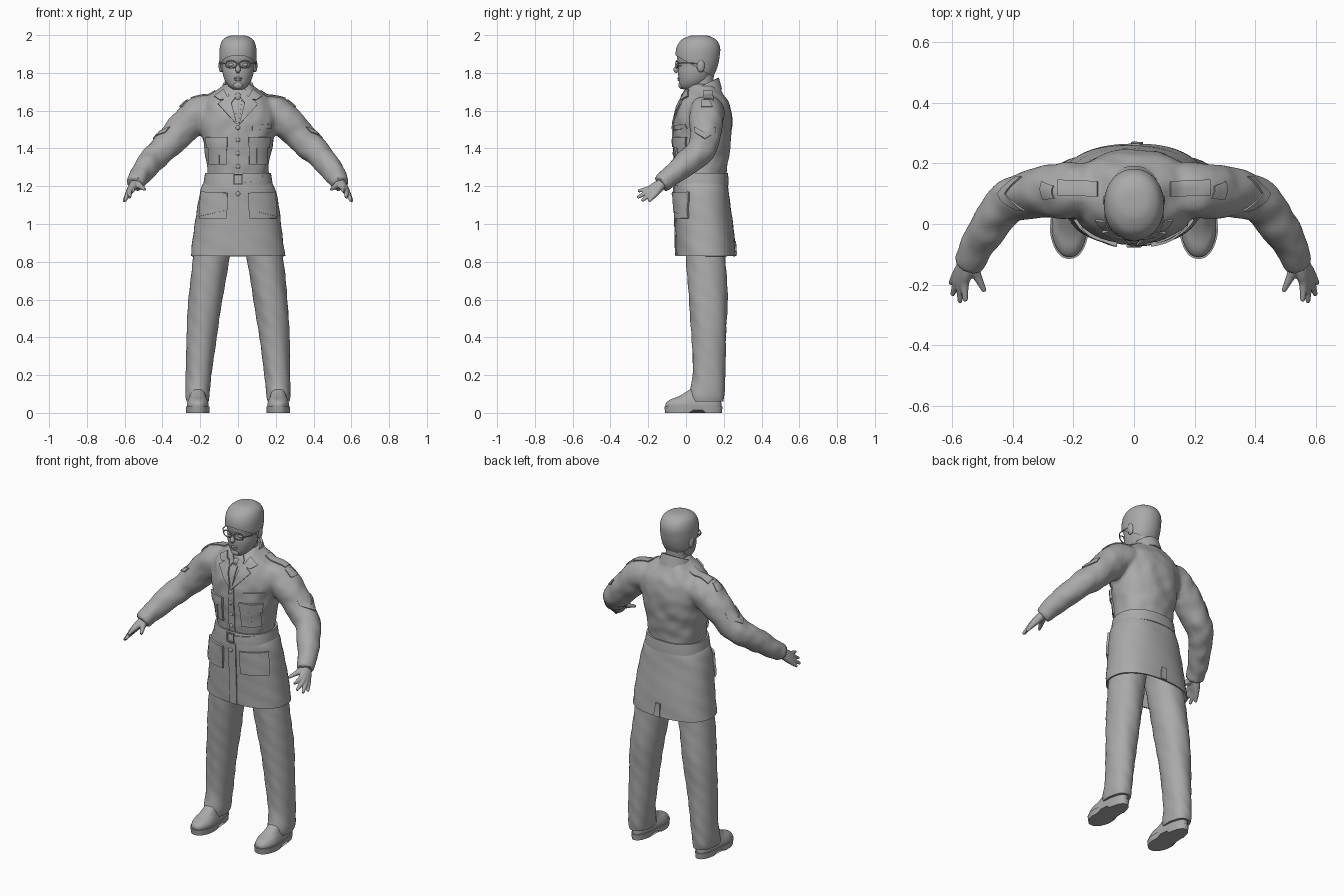
import bpy, bmesh, math
from mathutils import Vector, noise
from mathutils.bvhtree import BVHTree

if "Cube" in bpy.data.objects:
    bpy.data.objects.remove(bpy.data.objects["Cube"])

grey = bpy.data.materials.new("plain grey")
grey.diffuse_color = (0.4, 0.4, 0.4, 1)
grey.use_nodes = True
grey.node_tree.nodes["Principled BSDF"].inputs["Base Color"].default_value = grey.diffuse_color


def spline(keys, n=5):
    """Smooth interpolation through tuples of numbers."""
    K, out = [keys[0], *keys, keys[-1]], []
    for i in range(len(keys) - 1):
        for j in range(n):
            t = j / n
            out.append([.5 * (2*q + (r-p)*t + (2*p-5*q+4*r-s)*t*t + (3*q-p-3*r+s)*t**3)
                        for p, q, r, s in zip(*K[i:i + 4])])
    return out + [list(keys[-1])]


def body(keys, e=2.3, n=5, seg=48, fold=0):
    """Horizontal rings from keys (z, centre x, half width, front y, back y)."""
    rings = []
    for z, xc, w, yf, yb in spline(keys, n):
        ring = []
        for k in range(seg):
            a = math.tau * k / seg
            c, s = math.cos(a), math.sin(a)
            f = 1 + fold * math.sin(5 * a + 40 * z) * math.sin(23 * z)
            ring.append(Vector((xc + f * w * math.copysign(abs(c) ** (2/e), c),
                                (yf + yb)/2 + f * (yb - yf)/2 * math.copysign(abs(s) ** (2/e), s), z)))
        rings.append(ring)
    return rings


def tube(keys, n=5, seg=20, closed=False):
    """Round rings along keys (x, y, z, radius)."""
    pts = spline(keys, n)
    rings = []
    for i, p in enumerate(pts):
        a, b = pts[max(i - 1, 0)], pts[min(i + 1, len(pts) - 1)]
        if closed and i in (0, len(pts) - 1):
            a, b = pts[-2], pts[1]
        t = (Vector(b[:3]) - Vector(a[:3])).normalized()
        ref = Vector((0, 1, 0)) if closed else Vector((0.5, 0.75, 0.45))
        u = t.cross(ref).normalized()
        v = t.cross(u)
        rings.append([Vector(p[:3]) + p[3] * (u * math.cos(math.tau*k/seg) + v * math.sin(math.tau*k/seg))
                      for k in range(seg)])
    return rings


def mirror(rings):
    return [[Vector((-v.x, v.y, v.z)) for v in r] for r in rings]


def apply(ob):
    """Bake modifiers, then smooth shading with sharp edges kept."""
    if ob.modifiers:
        bpy.context.view_layer.update()
        dg = bpy.context.evaluated_depsgraph_get()
        me = bpy.data.meshes.new_from_object(ob.evaluated_get(dg))
        ob.modifiers.clear()
        ob.data = me
    ob.data.shade_smooth()
    ob.data.set_sharp_from_angle(angle=math.radians(40))
    return ob


def make(name, *lofts, cap=True, loop=True, thick=0, voxel=0, wrinkle=0, cut=None):
    bm = bmesh.new()
    for rings in lofts:
        rows = [[bm.verts.new(v) for v in r] for r in rings]
        m = len(rows[0])
        for a, b in zip(rows, rows[1:]):
            for k in range(m if loop else m - 1):
                bm.faces.new((a[k], a[(k+1) % m], b[(k+1) % m], b[k]))
        if cap and loop:
            bm.faces.new(rows[0])
            bm.faces.new(rows[-1])
    if cut:
        bmesh.ops.bisect_plane(bm, geom=bm.verts[:] + bm.edges[:] + bm.faces[:],
                               plane_co=cut[0], plane_no=cut[1], clear_inner=True)
    bmesh.ops.recalc_face_normals(bm, faces=bm.faces)
    me = bpy.data.meshes.new(name)
    bm.to_mesh(me)
    bm.free()
    me.materials.append(grey)
    ob = bpy.data.objects.new(name, me)
    bpy.context.collection.objects.link(ob)
    if voxel:
        md = ob.modifiers.new("merge", 'REMESH')
        md.mode, md.voxel_size = 'VOXEL', voxel
        md = ob.modifiers.new("relax", 'SMOOTH')
        md.factor, md.iterations = 0.5, 5
    if thick:
        md = ob.modifiers.new("cloth", 'SOLIDIFY')
        md.thickness, md.offset = thick, (-1 if loop else 0)
    apply(ob)
    if not ob.data.materials:
        ob.data.materials.append(grey)
    if wrinkle:
        for v in ob.data.vertices:
            v.co += v.normal * noise.noise(v.co * 15) * wrinkle
    return ob


def ball(name, c, r):
    bm = bmesh.new()
    bmesh.ops.create_uvsphere(bm, u_segments=20, v_segments=12, radius=1)
    for v in bm.verts:
        v.co = Vector(c) + Vector([a * b for a, b in zip(v.co, r)])
    me = bpy.data.meshes.new(name)
    bm.to_mesh(me)
    bm.free()
    me.materials.append(grey)
    ob = bpy.data.objects.new(name, me)
    bpy.context.collection.objects.link(ob)
    return apply(ob)


def tree(ob):
    return BVHTree.FromPolygons([v.co for v in ob.data.vertices], [p.vertices[:] for p in ob.data.polygons])


RAYS = {"front": lambda u, v: ((u, -1, v), (0, 1, 0)), "back": lambda u, v: ((u, 1, v), (0, -1, 0)),
        "right": lambda u, v: ((2, u, v), (-1, 0, 0)), "left": lambda u, v: ((-2, u, v), (1, 0, 0)),
        "top": lambda u, v: ((u, v, 3), (0, 0, -1))}


def plate(name, target, quad, side="front", thick=.009, n=8):
    """Thin cloth patch laid on a surface; quad is four 2D corners."""
    a, b, c, d = [Vector(q) for q in quad]
    rows = []
    for i in range(n + 1):
        row = []
        for j in range(n + 1):
            p = a.lerp(b, j / n).lerp(d.lerp(c, j / n), i / n)
            o, r = map(Vector, RAYS[side](*p))
            hit = target.ray_cast(o, r)[0] or target.find_nearest(o + r)[0]
            row.append(hit - r * .002)
        rows.append(row)
    return make(name, rows, loop=False, thick=thick)


# jacket: chest and sleeves merged
chest = body([(1.20, 0, .165, -.05, .205), (1.27, 0, .162, -.052, .213), (1.35, 0, .17, -.06, .225),
              (1.45, 0, .188, -.066, .238), (1.55, 0, .205, -.062, .243), (1.62, 0, .195, -.045, .235),
              (1.67, 0, .165, -.02, .21), (1.71, 0, .11, 0, .185), (1.74, 0, .07, .02, .165)])
arm = tube([(.10, .11, 1.59, .085), (.20, .11, 1.585, .093), (.29, .105, 1.51, .086), (.36, .095, 1.43, .078),
            (.42, .07, 1.375, .072), (.47, 0, 1.32, .066), (.52, -.08, 1.255, .056), (.545, -.135, 1.21, .048)], seg=28)
jacket = tree(make("jacket", chest, arm, mirror(arm), voxel=.011, wrinkle=.007))
skirt = tree(make("jacket_skirt", body([(1.24, 0, .168, -.058, .215), (1.19, 0, .195, -.063, .225),
             (1.1, 0, .215, -.06, .235), (.95, 0, .235, -.055, .255), (.83, 0, .25, -.05, .265)], fold=.012),
             cap=False, thick=.008))
belt = tree(make("belt", body([(1.205, 0, .184, -.068, .226), (1.235, 0, .18, -.067, .225),
                               (1.27, 0, .174, -.063, .222)], n=2), cap=False, thick=.012))
plate("belt_tip", belt, [(.02, 1.215), (.13, 1.235), (.13, 1.262), (.02, 1.25)])
buckle = [(.03 * math.cos(math.tau*k/4 + math.pi/4), -.073, 1.237 + .035 * math.sin(math.tau*k/4 + math.pi/4), .005)
          for k in range(5)]
make("buckle", tube(buckle, n=1, seg=8, closed=True), cap=False)

# front closing, buttons and back vent
plate("front_edge", jacket, [(-.017, 1.27), (.02, 1.27), (.02, 1.53), (-.017, 1.53)])
plate("skirt_front_edge", skirt, [(-.017, .832), (.03, .832), (.03, 1.2), (-.017, 1.2)])
plate("back_vent", skirt, [(-.01, .832), (.03, .832), (.02, .91), (-.01, .91)], "back")
for z in (1.51, 1.445, 1.375, 1.305, 1.16):
    t = jacket if z > 1.2 else skirt
    ball("button", t.ray_cast(Vector((0, -1, z)), Vector((0, 1, 0)))[0] - Vector((0, .006, 0)), (.012, .006, .012))

# name tape, shirt front and tie
plate("name_tape", jacket, [(.075, 1.495), (.175, 1.505), (.175, 1.53), (.075, 1.52)])
plate("tie", jacket, [(-.006, 1.53), (.006, 1.53), (.02, 1.655), (-.02, 1.655)])
ball("tie_knot", (0, -.014, 1.672), (.018, .014, .022))

for s in (1, -1):
    def q(*pts):
        return [(s * x, z) for x, z in pts]
    # lapels and pockets
    plate("lapel", jacket, q((.005, 1.525), (.06, 1.585), (.105, 1.635), (.045, 1.68)), thick=.014)
    plate("upper_lapel", jacket, q((.05, 1.665), (.095, 1.655), (.125, 1.675), (.075, 1.71)), thick=.014)
    plate("shirt_collar", jacket, q((.01, 1.675), (.035, 1.64), (.05, 1.69), (.035, 1.715)))
    plate("breast_pocket", jacket, q((.06, 1.315), (.15, 1.315), (.155, 1.45), (.06, 1.45)), thick=.014)
    plate("breast_pleat", jacket, q((.095, 1.32), (.115, 1.32), (.115, 1.41), (.095, 1.41)), thick=.022)
    plate("breast_flap", jacket, q((.055, 1.41), (.16, 1.405), (.165, 1.46), (.055, 1.46)), thick=.022)
    plate("hip_pocket", skirt, q((.06, 1.03), (.2, 1.03), (.19, 1.16), (.06, 1.16)), thick=.014)
    plate("hip_flap", skirt, q((.055, 1.075), (.2, 1.04), (.19, 1.17), (.055, 1.165)), thick=.022)
    # shoulder straps and sleeve badges
    plate("shoulder_strap", jacket, [(s*.12, .09), (s*.25, .095), (s*.25, .145), (s*.12, .14)], "top")
    side = "right" if s > 0 else "left"
    plate("shoulder_badge", jacket, [(.08, 1.62), (.14, 1.62), (.125, 1.655), (.085, 1.655)], side)
    for e in (-1, 1):
        plate("chevron", jacket, [(.1, 1.45), (.1 + e*.055, 1.485), (.1 + e*.055, 1.515), (.1, 1.48)], side)

    # hands: fingers joined at the wrist
    fingers = []
    for k, t in (((.585, -.165, 1.155), (.605, -.197, 1.12)), ((.582, -.185, 1.16), (.598, -.235, 1.122)),
                 ((.572, -.198, 1.172), (.573, -.258, 1.14)), ((.558, -.198, 1.186), (.555, -.255, 1.175)),
                 ((.515, -.175, 1.198), (.492, -.222, 1.182))):
        base = Vector((.545, -.12, 1.22)).lerp(Vector(k), .15)
        f = tube([(*base, .024), (*base.lerp(Vector(k), .5), .021), (*k, .015), (*t, .008)], n=4, seg=12)
        fingers.append(f if s > 0 else mirror(f))
    make("hand", *fingers, voxel=.004)

    # trousers and shoes
    make("trouser_leg", body([(1.02, s*.105, .1, 0, .21), (.83, s*.14, .097, 0, .21), (.6, s*.172, .09, .015, .22),
                              (.4, s*.193, .08, .03, .212), (.2, s*.208, .068, .035, .208),
                              (.1, s*.214, .064, .015, .205), (.06, s*.214, .058, .01, .2)], e=2.1, n=8, fold=.025))
    x = s * .213
    shoe = body([(.03, x, .062, -.108, .187), (.05, x, .062, -.107, .187), (.07, x, .056, -.085, .185),
                 (.09, x, .05, -.035, .183), (.13, x, .045, .03, .175)], n=4)
    sole = body([(0, x, .066, -.11, .19), (.034, x, .068, -.115, .193)], n=1)
    for ring in shoe + sole:
        for v in ring:
            v.x = x + (v.x - x) * (1 - .2 * min(max((v.y + .03) / .1, 0), 1))
    for v in sole[0]:
        v.z = .016 if .02 < v.y < .09 else 0
    make("shoe", shoe)
    make("shoe_sole", sole)

    # ears and glasses
    ball("ear", (s*.09, .078, 1.838), (.013, .021, .035))
    lens = [(s*.036 + .03*math.cos(math.tau*k/24), -.055 + .012*abs(s*.036 + .03*math.cos(math.tau*k/24))/.066,
             1.845 + .019*math.sin(math.tau*k/24), .0032) for k in range(25)]
    make("lens_frame", tube(lens, n=1, seg=8, closed=True), cap=False)
    make("glasses_arm", tube([(s*.064, -.045, 1.85, .003), (s*.09, -.01, 1.852, .003), (s*.096, .085, 1.85, .003)], seg=8))
    ball("closed_eye", (s*.036, -.031, 1.843), (.017, .008, .009))
make("glasses_bridge", tube([(-.008, -.054, 1.849, .003), (.008, -.054, 1.849, .003)], seg=8))

# head, neck and hair
head = [(1.712, 0, .028, -.015, .06), (1.73, 0, .05, -.032, .09), (1.76, 0, .07, -.038, .12), (1.80, 0, .082, -.042, .145),
        (1.84, 0, .086, -.04, .16), (1.88, 0, .09, -.047, .168), (1.92, 0, .088, -.043, .172),
        (1.96, 0, .074, -.02, .155), (1.982, 0, .045, .02, .12), (1.988, 0, .012, .05, .09)]
make("head", body(head, e=2.1))
make("neck", tube([(0, .085, 1.64, .064), (0, .085, 1.72, .06), (0, .09, 1.80, .058)], seg=28))
make("hair", body([(z + (.011 if z > 1.9 else 0), x, w + .009, a - .008, b + .009) for z, x, w, a, b in head], e=2.1),
     cut=((0, -.05, 1.89), Vector((0, .11, .19)).normalized()))
make("nose", tube([(0, -.036, 1.855, .008), (0, -.045, 1.835, .010), (0, -.053, 1.816, .014), (0, -.044, 1.803, .008)], seg=14))
ball("upper_lip", (0, -.037, 1.772), (.024, .008, .006))
ball("lower_lip", (0, -.037, 1.762), (.02, .008, .006))
ball("chin", (0, -.024, 1.735), (.026, .016, .02))

# folded jacket collar, open at the front
rows = []
for rx, ry, dz in ((.072, .074, -.03), (.074, .077, .012), (.08, .084, .015), (.098, .1, -.045)):
    rows.append([Vector((rx * math.sin(a), .088 - ry * math.cos(a), 1.715 - .042 * math.cos(a) + dz))
                 for a in [math.radians(35 + 290 * k / 40) for k in range(41)]])
make("jacket_collar", rows, loop=False, thick=.007)
